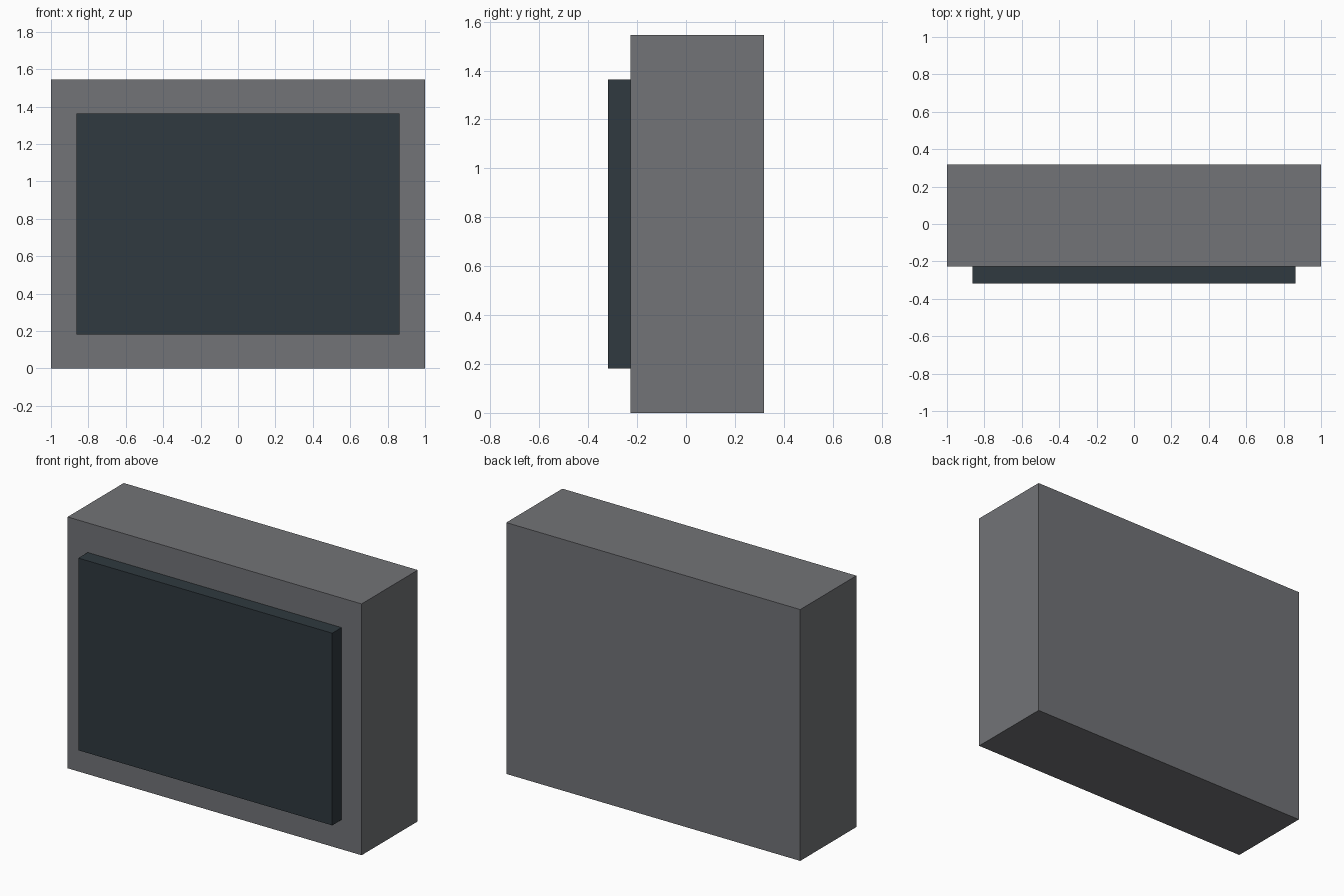
import bpy

if "Cube" in bpy.data.objects:
    bpy.data.objects.remove(bpy.data.objects["Cube"])

U = 1 / 11  # design unit: the body is 22 x 6 x 17 units


def box(name, size, centre, colour):
    bpy.ops.mesh.primitive_cube_add(size=1, location=[c * U for c in centre])
    ob = bpy.context.object
    ob.name = name
    ob.scale = [s * U for s in size]
    bpy.ops.object.transform_apply(location=False, rotation=False, scale=True)
    mat = bpy.data.materials.new(name + "_colour")
    mat.diffuse_color = (*colour, 1)
    mat.use_nodes = True
    mat.node_tree.nodes["Principled BSDF"].inputs["Base Color"].default_value = mat.diffuse_color
    ob.data.materials.append(mat)
    return ob


# Main casing
box("casing", (22, 6, 17), (0, 0.5, 8.5), (0.168, 0.172, 0.184))

# Raised dark panel on the front face
box("front_panel", (19, 1, 13), (0, -3, 8.5), (0.029, 0.041, 0.050))
